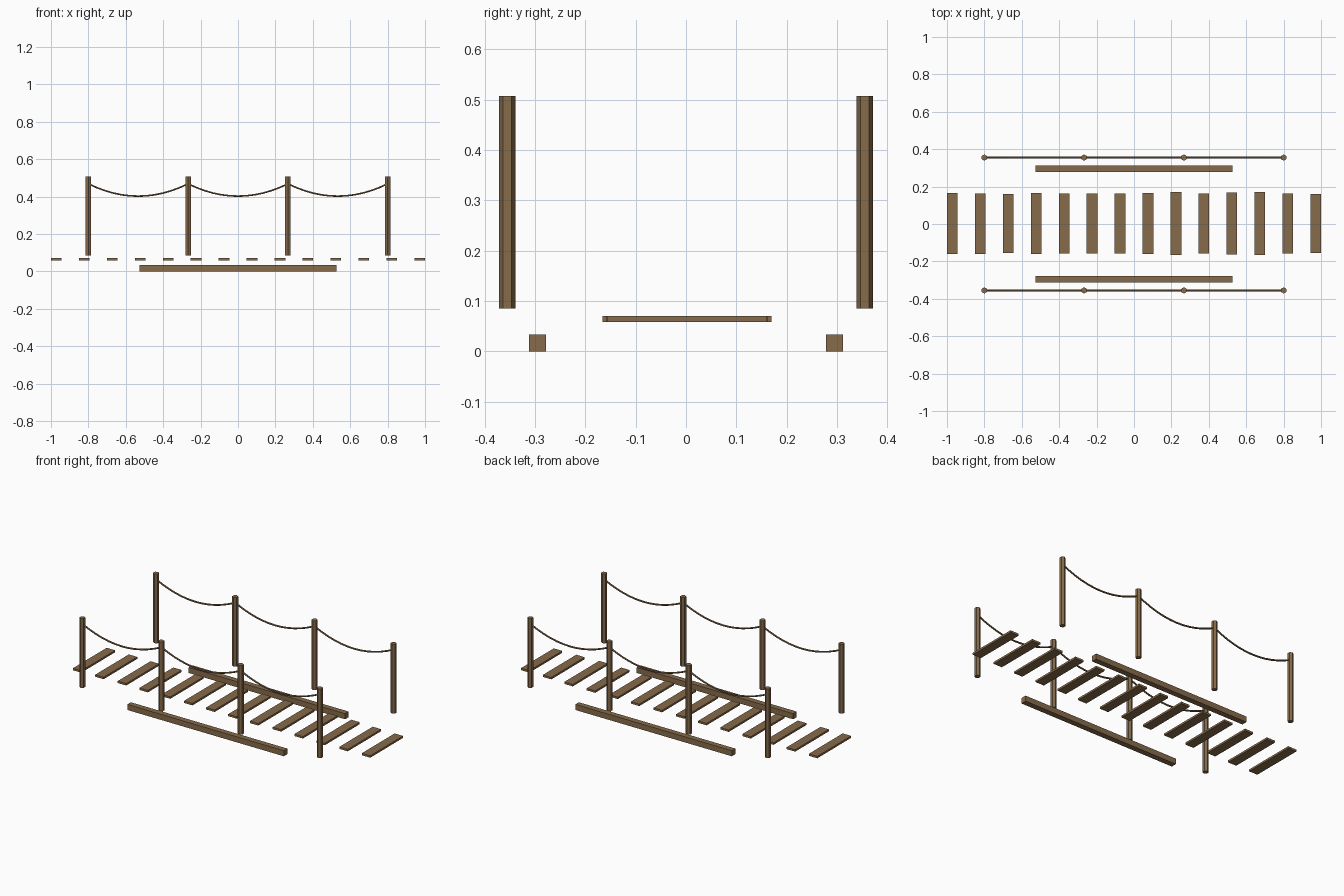
import bpy
import bmesh
from math import pi, sin, cos
from mathutils import Matrix, Vector

cube = bpy.data.objects.get("Cube")
if cube:
    bpy.data.objects.remove(cube, do_unlink=True)

wood = bpy.data.materials.new("brown_wood")
wood.use_nodes = True
colour = (0.24, 0.146, 0.07, 1)
wood.diffuse_color = colour
wood.node_tree.nodes["Principled BSDF"].inputs["Base Color"].default_value = colour


def finish(name, bm):
    bmesh.ops.recalc_face_normals(bm, faces=bm.faces[:])
    mesh = bpy.data.meshes.new(name)
    bm.to_mesh(mesh)
    bm.free()
    mesh.materials.append(wood)
    obj = bpy.data.objects.new(name, mesh)
    bpy.context.collection.objects.link(obj)
    return obj


def box(name, centre, size):
    bm = bmesh.new()
    bmesh.ops.create_cube(bm, size=1, matrix=Matrix.Translation(centre) @ Matrix.Diagonal((*size, 1)))
    return finish(name, bm)


def post(name, x, y, z0, z1, radius):
    # Six-sided post with corners pointing along y
    bm = bmesh.new()
    height = z1 - z0
    place = Matrix.Translation((x, y, z0 + height / 2)) @ Matrix.Rotation(pi / 2, 4, "Z")
    ring = [Vector((radius * cos(k * pi / 3), radius * sin(k * pi / 3), 0)) for k in range(6)]
    low = [bm.verts.new(place @ (p - Vector((0, 0, height / 2)))) for p in ring]
    high = [bm.verts.new(place @ (p + Vector((0, 0, height / 2)))) for p in ring]
    bm.faces.new(low)
    bm.faces.new(high)
    for k in range(6):
        n = (k + 1) % 6
        bm.faces.new((low[k], low[n], high[n], high[k]))
    return finish(name, bm)


def rope(name, x0, x1, y, z, sag, radius=0.005, steps=12, sides=6):
    # Round tube swept along a sagging span
    bm = bmesh.new()
    rings = []
    for i in range(steps + 1):
        t = i / steps
        middle = Vector((x0 + (x1 - x0) * t, y, z - 4 * sag * t * (1 - t)))
        slope = Vector((x1 - x0, 0, 4 * sag * (2 * t - 1))).normalized()
        side = Vector((0, 1, 0))
        up = slope.cross(side)
        rings.append([bm.verts.new(middle + radius * (side * cos(2 * pi * k / sides) + up * sin(2 * pi * k / sides)))
                      for k in range(sides)])
    for a, b in zip(rings, rings[1:]):
        for k in range(sides):
            n = (k + 1) % sides
            bm.faces.new((a[k], a[n], b[n], b[k]))
    bm.faces.new(rings[0])
    bm.faces.new(rings[-1])
    return finish(name, bm)


# Walkway planks of slightly uneven length
half_lengths = (0.163, 0.162, 0.158, 0.163, 0.161, 0.161, 0.161,
                0.163, 0.168, 0.161, 0.166, 0.168, 0.161, 0.158)
for i, half in enumerate(half_lengths):
    x = -0.9715 + i * 1.943 / 13
    box(f"plank_{i + 1}", (x, 0.002, 0.064), (0.057, 2 * half, 0.012))

# Side beams, posts and handrail ropes
post_x = (-0.8, -0.267, 0.267, 0.8)
for side, s in (("front", -1), ("back", 1)):
    box(f"{side}_beam", (0, s * 0.295, 0.017), (1.054, 0.034, 0.034))
    for i, x in enumerate(post_x):
        post(f"{side}_post_{i + 1}", x, s * 0.355, 0.085, 0.507, 0.0168)
    for i, (a, b) in enumerate(zip(post_x, post_x[1:])):
        rope(f"{side}_rope_{i + 1}", a, b, s * 0.355, 0.468, 0.066)
